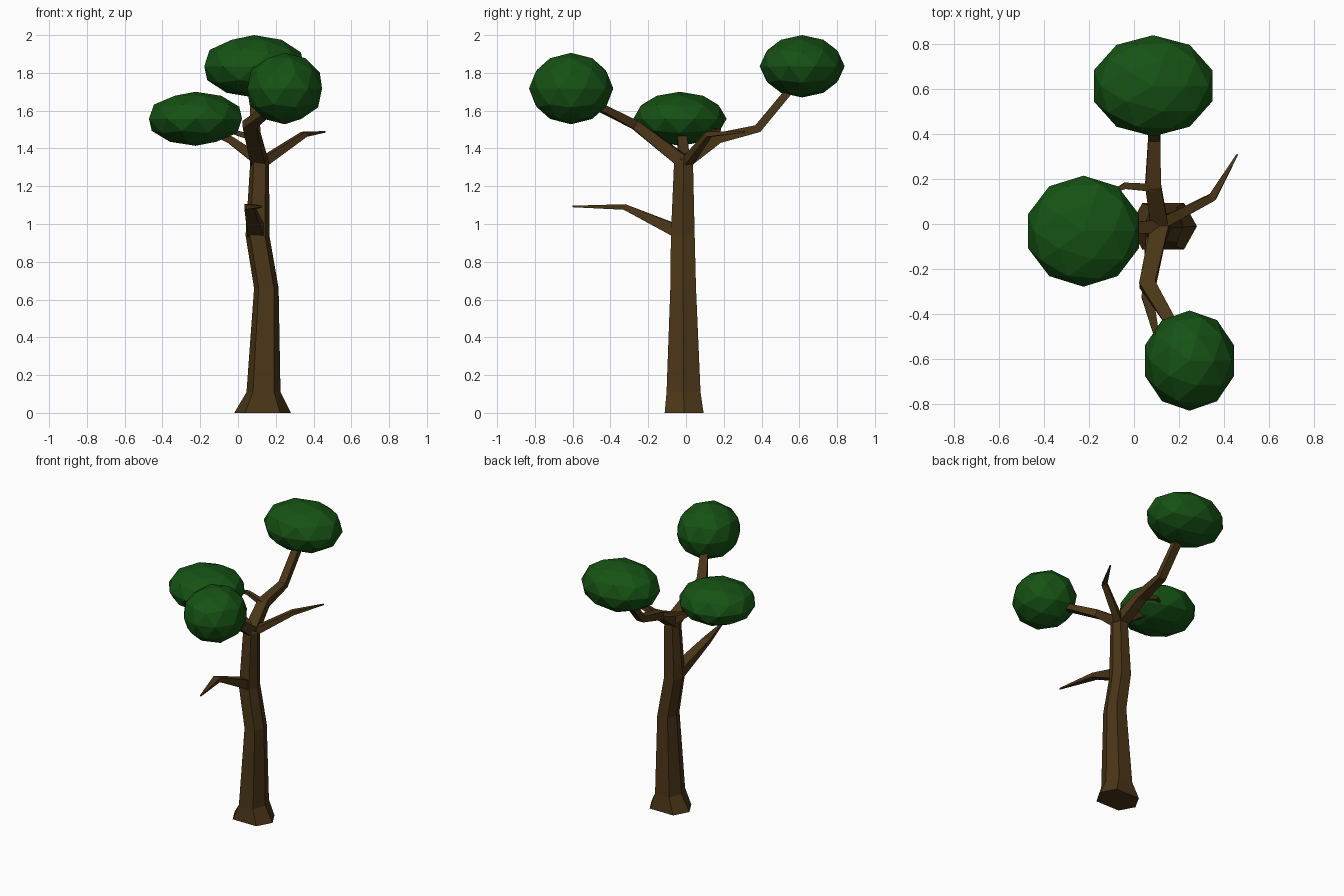
import bpy, bmesh, math
from mathutils import Vector, Matrix

if "Cube" in bpy.data.objects:
    bpy.data.objects.remove(bpy.data.objects["Cube"])


def material(name, color):
    m = bpy.data.materials.new(name)
    m.diffuse_color = color
    m.use_nodes = True
    m.node_tree.nodes["Principled BSDF"].inputs["Base Color"].default_value = m.diffuse_color
    return m


BARK = material("bark", (0.07, 0.037, 0.009, 1))
LEAF = material("leaf", (0.008, 0.085, 0.007, 1))


def finish(bm, name, mat):
    bmesh.ops.recalc_face_normals(bm, faces=bm.faces)
    me = bpy.data.meshes.new(name)
    bm.to_mesh(me)
    bm.free()
    me.materials.append(mat)
    ob = bpy.data.objects.new(name, me)
    bpy.context.collection.objects.link(ob)
    return ob


def loft(name, rings):
    """Skin a list of equal-length point rings and cap both ends."""
    bm = bmesh.new()
    loops = [[bm.verts.new(p) for p in ring] for ring in rings]
    n = len(loops[0])
    for a, b in zip(loops, loops[1:]):
        for i in range(n):
            j = (i + 1) % n
            bm.faces.new((a[i], a[j], b[j], b[i]))
    bm.faces.new(loops[0])
    bm.faces.new(loops[-1])
    return finish(bm, name, BARK)


def branch(name, path):
    """Square-section limb along (x, y, z, half width, half height) points."""
    pts = [Vector(p[:3]) for p in path]
    rings = []
    for i, (p, q) in enumerate(zip(pts, path)):
        t = (pts[min(i + 1, len(pts) - 1)] - pts[max(i - 1, 0)]).normalized()
        side = t.cross(Vector((0, 0, 1))).normalized()
        up = side.cross(t)
        rings.append([p + side * (a * q[3]) + up * (b * q[4])
                      for a, b in ((-1, -1), (1, -1), (1, 1), (-1, 1))])
    return loft(name, rings)


# Trunk: flared, bent six-sided column (cx, cy, z, rx, ry)
HEX = ((1, 0), (0.62, 1), (-0.62, 1), (-1, 0), (-0.62, -1), (0.62, -1))
TRUNK = ((0.13, -0.01, 0, 0.15, 0.103), (0.135, -0.013, 0.11, 0.09, 0.09),
         (0.15, -0.015, 0.66, 0.065, 0.068), (0.103, -0.017, 0.94, 0.063, 0.063),
         (0.115, -0.013, 1.33, 0.05, 0.05), (0.115, -0.01, 1.36, 0.03, 0.03))
loft("trunk", [[(cx + u * rx, cy + v * ry, z) for u, v in HEX]
               for cx, cy, z, rx, ry in TRUNK])

# Limbs that carry foliage
branch("back_branch", ((0.115, -0.02, 1.32, 0.04, 0.035), (0.085, 0.17, 1.455, 0.035, 0.028),
                       (0.09, 0.38, 1.505, 0.027, 0.022), (0.088, 0.6, 1.77, 0.025, 0.02)))
branch("front_branch", ((0.115, 0.0, 1.32, 0.04, 0.035), (0.06, -0.27, 1.525, 0.036, 0.024),
                        (0.16, -0.43, 1.605, 0.026, 0.019), (0.24, -0.59, 1.68, 0.022, 0.016)))
branch("left_branch", ((0.12, -0.01, 1.33, 0.03, 0.03), (-0.04, -0.02, 1.445, 0.025, 0.02),
                       (-0.2, -0.03, 1.52, 0.02, 0.015)))

# Bare limbs and twig
branch("right_bare_branch", ((0.12, 0.0, 1.32, 0.025, 0.025), (0.35, 0.12, 1.475, 0.018, 0.014),
                             (0.46, 0.31, 1.488, 0.004, 0.004)))
branch("low_bare_branch", ((0.1, -0.02, 0.95, 0.045, 0.035), (0.06, -0.325, 1.09, 0.026, 0.015),
                           (0.125, -0.6, 1.093, 0.004, 0.004)))
branch("back_twig", ((0.1, 0.16, 1.45, 0.018, 0.018), (-0.04, 0.17, 1.492, 0.014, 0.011),
                     (-0.12, 0.13, 1.505, 0.004, 0.004)))

# Foliage: squashed low-poly balls (centre, radii)
for name, c, r in (("back_foliage", (0.085, 0.615, 1.835), (0.277, 0.225, 0.165)),
                   ("left_foliage", (-0.225, -0.032, 1.557), (0.259, 0.247, 0.143)),
                   ("front_foliage", (0.247, -0.608, 1.717), (0.208, 0.223, 0.189))):
    bm = bmesh.new()
    bmesh.ops.create_icosphere(bm, subdivisions=2, radius=1,
                               matrix=Matrix.Translation(c) @ Matrix.Diagonal((*r, 1)))
    finish(bm, name, LEAF)
